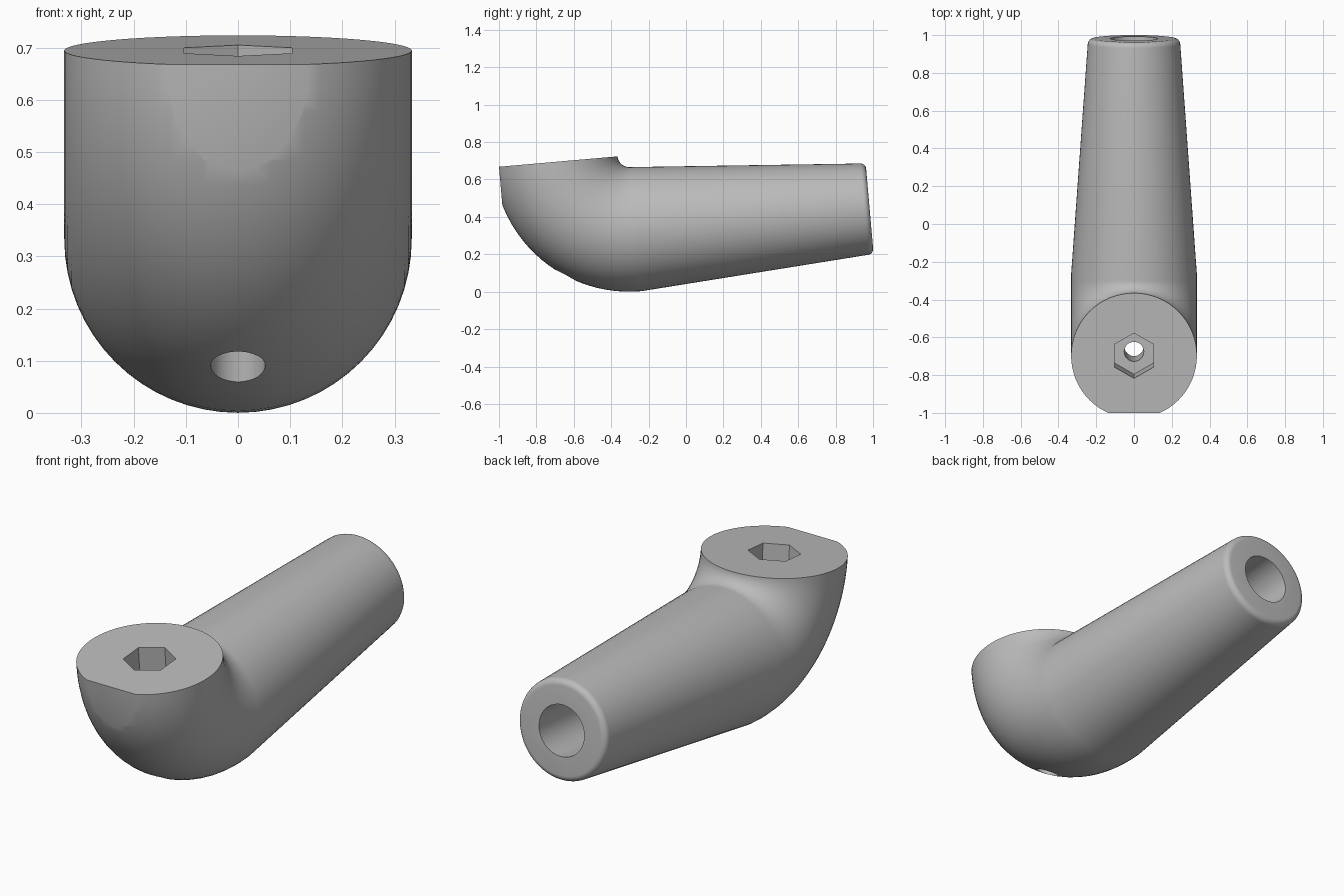
import bpy, bmesh, math
from mathutils import Matrix, Vector

cube = bpy.data.objects.get("Cube")
if cube:
    bpy.data.objects.remove(cube)

TILT = math.radians(5)
BEND, TUBE = 0.396, 0.333      # elbow centreline radius and tube radius
TIP, LENGTH, FILLET = 0.245, 1.255, 0.03
SIDES = 64

grey = bpy.data.materials.new("plain_grey")
grey.use_nodes = True
colour = (0.5, 0.5, 0.5, 1)
grey.diffuse_color = colour
grey.node_tree.nodes["Principled BSDF"].inputs["Base Color"].default_value = colour


def make_object(name, bm):
    bmesh.ops.recalc_face_normals(bm, faces=bm.faces)
    mesh = bpy.data.meshes.new(name)
    bm.to_mesh(mesh)
    bm.free()
    mesh.materials.append(grey)
    obj = bpy.data.objects.new(name, mesh)
    bpy.context.collection.objects.link(obj)
    return obj


def prism(name, radius, depth, sides, matrix):
    bm = bmesh.new()
    bmesh.ops.create_cone(bm, cap_ends=True, segments=sides, radius1=radius,
                          radius2=radius, depth=depth, matrix=matrix)
    return make_object(name, bm)


# Rings of the body: centre, outward direction and radius
rings = []
for i in range(25):
    a = math.radians(90) * i / 24
    out = Vector((0, -math.cos(a), -math.sin(a)))
    rings.append((out * BEND, out, TUBE))
down = Vector((0, 0, -1))
for i in range(7):
    a = math.radians(90) * i / 6
    y = LENGTH - FILLET * (1 - math.sin(a))
    rings.append((Vector((0, y, -BEND)), down, TIP - FILLET * (1 - math.cos(a))))

# Elbow and tapered handle as one swept skin
bm = bmesh.new()
loops = []
for centre, out, radius in rings:
    loop = []
    for k in range(SIDES):
        t = math.tau * k / SIDES
        loop.append(bm.verts.new(centre + radius * (out * math.cos(t) + Vector((math.sin(t), 0, 0)))))
    loops.append(loop)
for a, b in zip(loops, loops[1:]):
    for k in range(SIDES):
        n = (k + 1) % SIDES
        bm.faces.new((a[k], a[n], b[n], b[k]))
bm.faces.new(loops[0])
bm.faces.new(loops[-1])
body = make_object("elbow_handle", bm)

# Cutters: front flat, hexagon pocket, screw hole, handle bore
bm = bmesh.new()
bmesh.ops.create_cube(bm, size=1, matrix=Matrix.Translation((0, -0.6995 - 0.5, 0)) @ Matrix.Diagonal((2, 1, 2, 1)))
cutters = [
    make_object("front_flat_cutter", bm),
    prism("hex_pocket_cutter", 0.12, 0.5, 6, Matrix.Translation((0, -BEND, 0))),
    prism("screw_hole_cutter", 0.052, 2, 32, Matrix.Translation((0, -BEND, 0))),
    prism("bore_cutter", 0.125, 1.2, 32,
          Matrix.Translation((0, LENGTH, -BEND)) @ Matrix.Rotation(math.radians(90), 4, "X")),
]
bpy.context.view_layer.objects.active = body
for cutter in cutters:
    cutter.hide_render = True
    mod = body.modifiers.new(cutter.name, "BOOLEAN")
    mod.operation = "DIFFERENCE"
    mod.solver = "EXACT"
    mod.object = cutter
    bpy.ops.object.modifier_apply(modifier=mod.name)
    bpy.data.objects.remove(cutter)

# Smooth shading and final placement
bpy.ops.object.select_all(action="DESELECT")
body.select_set(True)
bpy.ops.object.shade_smooth_by_angle(angle=math.radians(30))
body.rotation_euler.x = TILT
body.location = (0, -0.303, 0.729)
